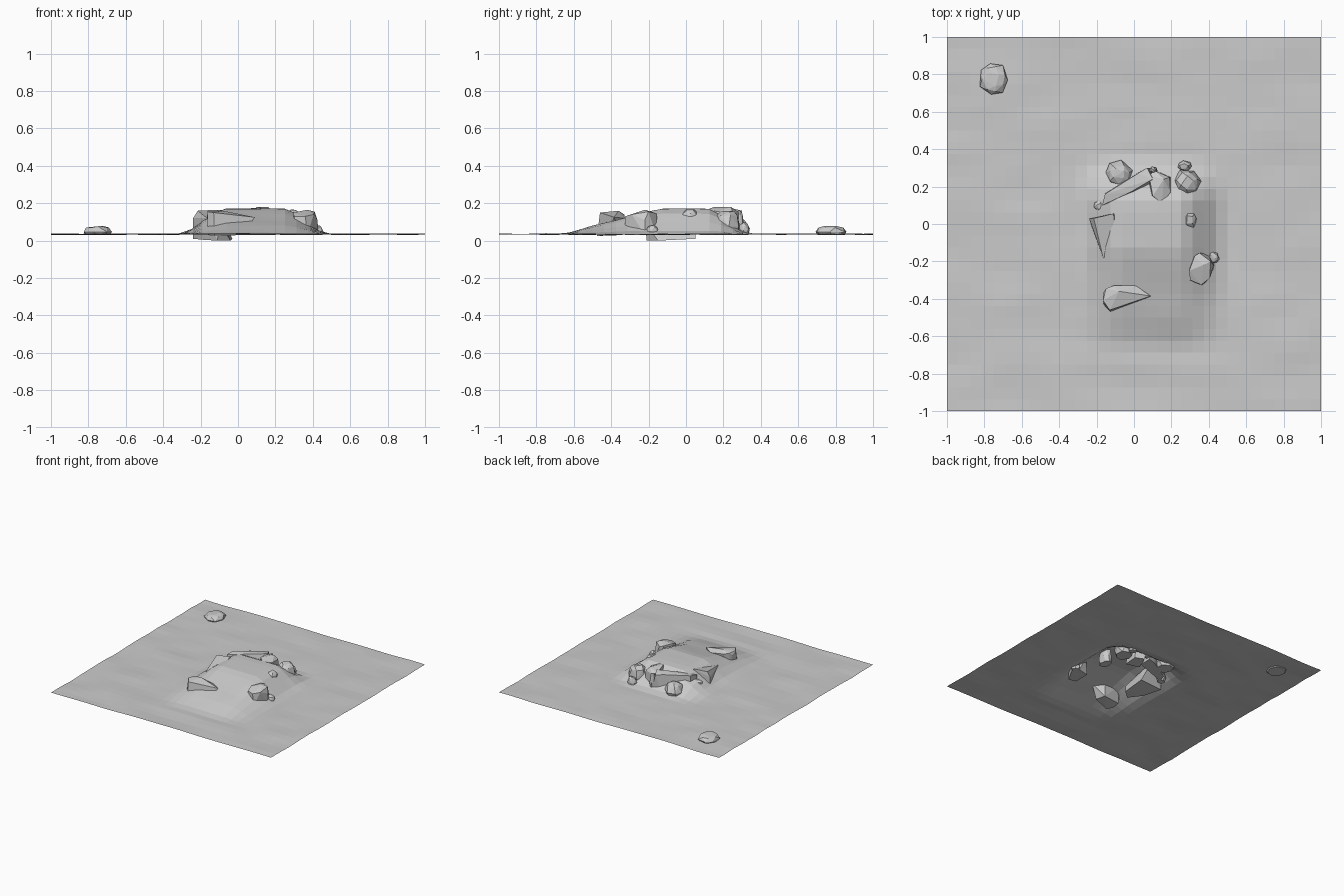
import bpy, bmesh, math, random
from mathutils import Vector, noise

random.seed(4)


def finish(name, bm):
    me = bpy.data.meshes.new(name)
    bm.to_mesh(me)
    bm.free()
    ob = bpy.data.objects.new(name, me)
    bpy.context.collection.objects.link(ob)
    return ob


def hull(name, pts):
    bm = bmesh.new()
    for p in pts:
        bm.verts.new(p)
    r = bmesh.ops.convex_hull(bm, input=bm.verts)
    junk = {g for g in r["geom_interior"] + r["geom_unused"] if isinstance(g, bmesh.types.BMVert)}
    bmesh.ops.delete(bm, geom=list(junk), context='VERTS')
    bmesh.ops.recalc_face_normals(bm, faces=bm.faces)
    return finish(name, bm)


def boulder(name, x, y, rx, ry, z0, z1):
    # tapered rings with an uneven outline, wrapped in a hull
    pts = []
    for t, s in ((0, 0.85), (0.35, 1.0), (0.8, 0.75), (1.0, 0.45)):
        n = 7 if t < 0.9 else 4
        off = random.random()
        for i in range(n):
            a = math.tau * (i + off + random.uniform(-.15, .15)) / n
            k = s * random.uniform(0.92, 1.05)
            z = z0 + (z1 - z0) * t - (random.uniform(0, 0.01) if t > 0.9 else 0)
            pts.append((x + rx * k * math.cos(a), y + ry * k * math.sin(a), z))
    return hull(name, pts)


def slab(name, bottom, top):
    return hull(name, bottom + top)


def step(a, b, v):
    t = min(1, max(0, (v - a) / (b - a)))
    return t * t * (3 - 2 * t)


# ground sheet with a central mound and a ramp towards the front
def height(x, y):
    ramp = min(1, max(0, (y + 0.66) / 0.52))
    m = step(-0.32, -0.06, x) * (1 - step(0.24, 0.5, x)) * ramp * (1 - step(0.1, 0.36, y))
    n = noise.noise(Vector((x * 3, y * 6, 0.3))) * 0.007
    return 0.035 + 0.137 * m + n * (1 - 0.5 * m)


bm = bmesh.new()
bmesh.ops.create_grid(bm, x_segments=32, y_segments=32, size=1)
for v in bm.verts:
    v.co.z = height(v.co.x, v.co.y)
finish("ground", bm)

# large angular rocks holding up the mound
slab("left_rock",
     [(-.24, .03, .01), (-.03, .05, .01), (-.04, -.15, 0), (-.11, -.21, 0), (-.19, -.12, .005)],
     [(-.24, .03, .12), (-.215, .03, .16), (-.11, .055, .165), (-.165, -.18, .12),
      (-.1, -.22, .10), (-.1, -.02, .15)])
slab("back_left_rock",
     [(-.17, .1, .03), (-.15, .17, .03), (.03, .28, .03), (.1, .3, .03), (.1, .2, .03)],
     [(-.17, .1, .15), (-.155, .16, .16), (.02, .27, .165), (.07, .3, .16), (.1, .24, .175),
      (-.02, .17, .165)])
slab("back_rock",
     [(.08, .16, .03), (.13, .28, .03), (.2, .25, .03), (.19, .13, .03)],
     [(.08, .26, .16), (.11, .285, .15), (.19, .25, .15), (.195, .17, .155), (.15, .11, .165),
      (.1, .15, .18), (.16, .24, .18)])
slab("front_rock",
     [(-.16, -.44, .03), (-.125, -.475, .025), (.02, -.42, .03), (.0, -.34, .03), (-.15, -.36, .03)],
     [(-.165, -.37, .13), (-.15, -.345, .15), (-.11, -.33, .14), (.01, -.33, .12), (.09, -.385, .125),
      (-.13, -.46, .15), (-.165, -.41, .155), (-.08, -.36, .16)])
slab("right_front_rock",
     [(.31, -.31, .03), (.37, -.325, .03), (.43, -.22, .03), (.4, -.16, .03), (.31, -.18, .03)],
     [(.295, -.25, .15), (.325, -.17, .15), (.35, -.155, .145), (.41, -.2, .155), (.425, -.22, .11),
      (.405, -.29, .14), (.36, -.325, .13), (.3, -.3, .13), (.37, -.22, .165)])

# rounded boulders and pebbles: x, y, radii, bottom, top
for name, *d in (("far_boulder", -.75, .775, .08, .09, .03, .08),
                 ("back_boulder_left", -.08, .265, .075, .075, .03, .13),
                 ("back_boulder_right", .283, .22, .075, .08, .03, .16),
                 ("right_boulder", .297, .02, .045, .062, .04, .17),
                 ("pebble_back_right", .272, .31, .037, .03, .03, .10),
                 ("pebble_back", .103, .285, .024, .024, .05, .165),
                 ("pebble_left", -.185, .097, .038, .036, .03, .12),
                 ("pebble_right", .422, -.18, .035, .035, .03, .085)):
    boulder(name, *d)
